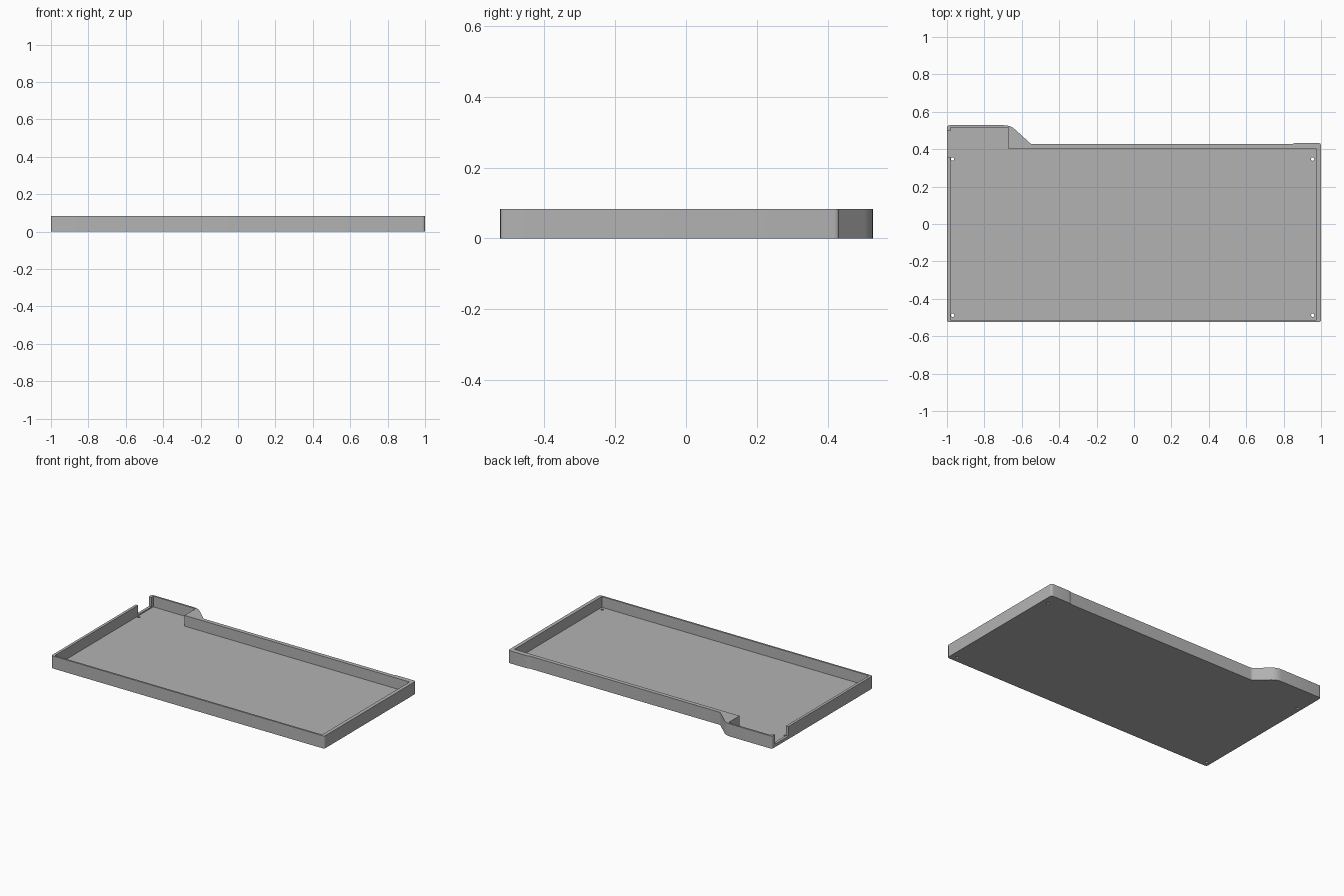
import bpy, bmesh, math
from mathutils import Vector

if "Cube" in bpy.data.objects:
    bpy.data.objects.remove(bpy.data.objects["Cube"])

HEIGHT, FLOOR, LIP = 0.083, 0.012, 0.02

grey = bpy.data.materials.new("plain grey")
grey.use_nodes = True
colour = (0.45, 0.45, 0.45, 1)
grey.diffuse_color = colour
grey.node_tree.nodes["Principled BSDF"].inputs["Base Color"].default_value = colour


def rounded(corners, steps=4):
    """Replace each (x, y, cut) corner by a short curve that starts 'cut' before it."""
    pts = []
    for i, (x, y, cut) in enumerate(corners):
        p = Vector((x, y))
        if not cut:
            pts.append(p)
            continue
        a = p + (Vector(corners[i - 1][:2]) - p).normalized() * cut
        b = p + (Vector(corners[(i + 1) % len(corners)][:2]) - p).normalized() * cut
        for s in range(steps + 1):
            t = s / steps
            pts.append(a * (1 - t) ** 2 + p * 2 * t * (1 - t) + b * t * t)
    return pts


def prism(name, pts, z0, z1):
    """Extrude a flat outline from z0 up to z1."""
    bm = bmesh.new()
    face = bm.faces.new([bm.verts.new((p[0], p[1], z0)) for p in pts])
    top = bmesh.ops.extrude_face_region(bm, geom=[face])["geom"]
    bmesh.ops.translate(bm, vec=(0, 0, z1 - z0),
                        verts=[v for v in top if isinstance(v, bmesh.types.BMVert)])
    bmesh.ops.recalc_face_normals(bm, faces=bm.faces)
    mesh = bpy.data.meshes.new(name)
    bm.to_mesh(mesh)
    bm.free()
    mesh.materials.append(grey)
    obj = bpy.data.objects.new(name, mesh)
    bpy.context.collection.objects.link(obj)
    return obj


def cut(target, cutter):
    """Subtract the cutter, then remove it."""
    mod = target.modifiers.new(cutter.name, "BOOLEAN")
    mod.operation, mod.solver, mod.object = "DIFFERENCE", "EXACT", cutter
    bpy.context.view_layer.objects.active = target
    bpy.ops.object.modifier_apply(modifier=mod.name)
    bpy.data.objects.remove(cutter)


# Outer body: a long tray with a raised shoulder at the back
tray = prism("tray", rounded([
    (-1, -0.525, 0.015), (1, -0.525, 0.015), (1, 0.433, 0.015),
    (0.86, 0.433, 0.01), (0.845, 0.427, 0.005), (-0.55, 0.427, 0.01),
    (-0.66, 0.528, 0.035), (-1, 0.528, 0.015)]), 0, HEIGHT)

# Hollow inside, which steps back into the shoulder
cut(tray, prism("hollow", [
    (-0.982, -0.513), (0.976, -0.513), (0.976, 0.4),
    (-0.672, 0.4), (-0.672, 0.516), (-0.982, 0.516)], FLOOR, 0.2))

# Cable notch in the side wall
cut(tray, prism("notch", [(-1.1, 0.358), (-0.97, 0.358), (-0.97, 0.496), (-1.1, 0.496)], LIP, 0.2))

# Screw holes through the floor corners
for x in (-0.97, 0.955):
    for y in (-0.488, 0.347):
        ring = [(x + 0.009 * math.cos(a * math.tau / 16), y + 0.009 * math.sin(a * math.tau / 16))
                for a in range(16)]
        cut(tray, prism("screw_hole", ring, -0.1, 0.05))

# Smooth the rounded corners, keep the edges sharp
bpy.ops.object.select_all(action="DESELECT")
tray.select_set(True)
bpy.context.view_layer.objects.active = tray
bpy.ops.object.shade_smooth_by_angle(angle=math.radians(30))
